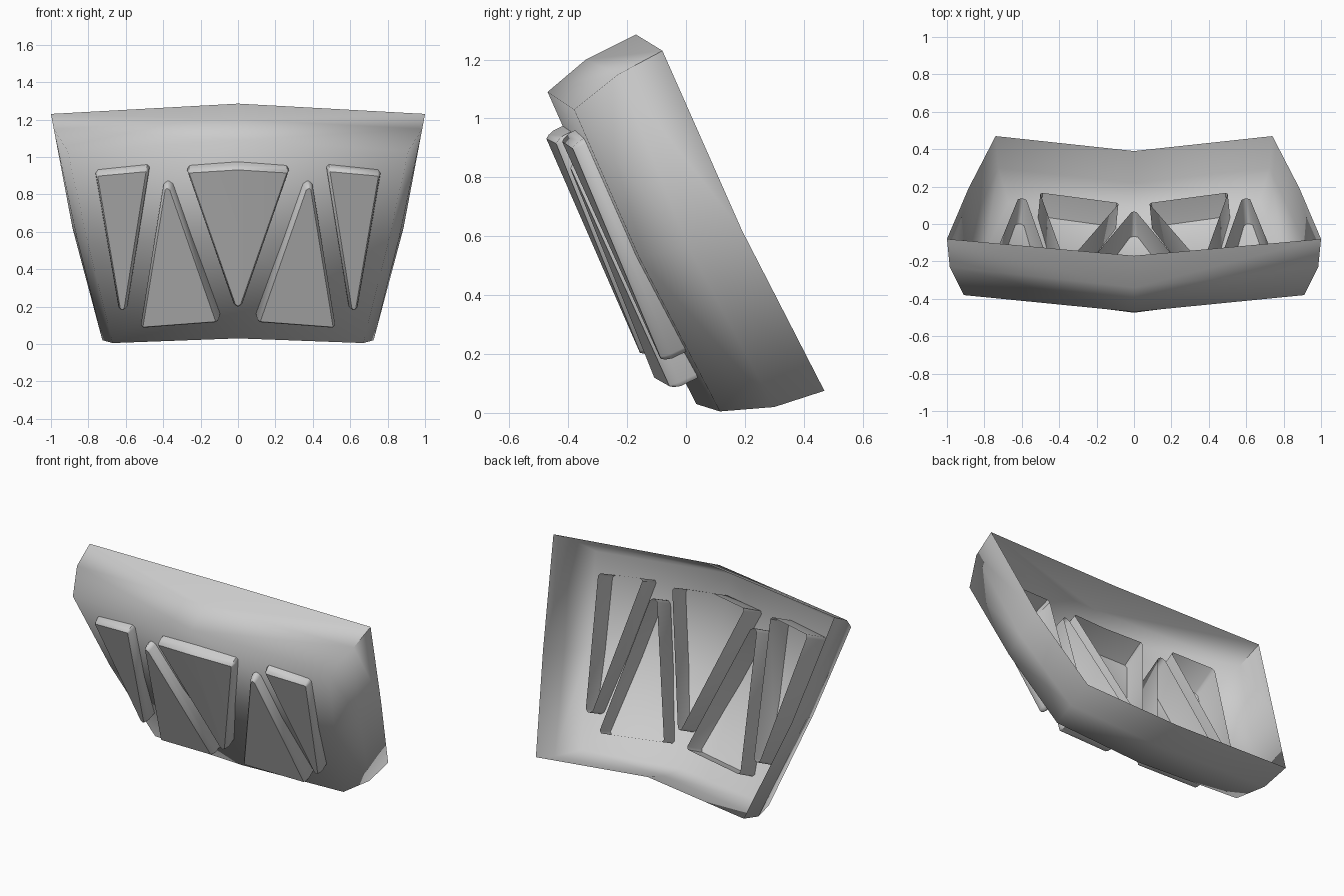
import bpy, bmesh, math
from mathutils import Vector

if "Cube" in bpy.data.objects:
    bpy.data.objects.remove(bpy.data.objects["Cube"], do_unlink=True)

grey = bpy.data.materials.new("plain_grey")
grey.use_nodes = True
GREY = (0.6, 0.6, 0.6, 1)
grey.diffuse_color = GREY
grey.node_tree.nodes["Principled BSDF"].inputs["Base Color"].default_value = GREY


def finish(bm, name, angle):
    """Turn a bmesh into a smooth shaded object."""
    mesh = bpy.data.meshes.new(name)
    bm.to_mesh(mesh)
    bm.free()
    mesh.materials.append(grey)
    obj = bpy.data.objects.new(name, mesh)
    bpy.context.collection.objects.link(obj)
    bpy.ops.object.select_all(action='DESELECT')
    obj.select_set(True)
    bpy.context.view_layer.objects.active = obj
    bpy.ops.object.shade_smooth_by_angle(angle=math.radians(angle))
    return obj


# Open-backed shell: half rings run top centre, top corner, side, bottom corner, bottom centre
FRONT = [(0, -.47, 1.09), (.91, -.38, 1.03), (.80, -.16, .53), (.67, .115, .005), (0, .035, .03)]
MIDDLE = [(0, -.34, 1.20), (.985, -.23, 1.15), (.86, .01, .56), (.725, .30, .02), (0, .22, .055)]
REAR = [(0, -.17, 1.285), (1, -.08, 1.23), (.885, .19, .62), (.74, .47, .075), (0, .39, .115)]

bm = bmesh.new()
rings = [[bm.verts.new(p) for p in ring] for ring in (FRONT, MIDDLE, REAR)]
centre = bm.verts.new((0, -.235, .56))
f = rings[0]
bm.faces.new((f[0], centre, f[2], f[1]))
bm.faces.new((centre, f[4], f[3], f[2]))
for a, b in zip(rings, rings[1:]):
    for i in range(4):
        bm.faces.new((a[i], a[i + 1], b[i + 1], b[i]))
geom = bm.verts[:] + bm.edges[:] + bm.faces[:]
bmesh.ops.mirror(bm, geom=geom, axis='X', merge_dist=.0005)
bmesh.ops.recalc_face_normals(bm, faces=bm.faces[:])
front_face = min(bm.faces, key=lambda q: q.calc_center_median().y)
if front_face.normal.y > 0:
    bmesh.ops.reverse_faces(bm, faces=bm.faces[:])
finish(bm, "shell", 89)


def cut_corners(points, r):
    """Chamfer every corner that does not lie on the centre line."""
    result = []
    for i, p in enumerate(points):
        p = Vector(p)
        if p.x == 0:
            result.append(p)
            continue
        for q in (points[i - 1], points[(i + 1) % len(points)]):
            result.append(p + (Vector(q) - p).normalized() * r)
    return result


def panel(name, outline, side=1):
    """Capped tube that passes through the shell and stays open at the back."""
    bm = bmesh.new()
    shoulder, middle, rim = .035, .012, .24
    face = bm.faces.new([bm.verts.new((side * p.x, shoulder, p.y))
                         for p in cut_corners(outline, .015)])
    face.normal_update()
    # Rounded edge of the cap
    for inset, depth in ((.006, middle), (.008, 0)):
        bmesh.ops.inset_region(bm, faces=[face], thickness=inset,
                               use_even_offset=True, use_boundary=True)
        for v in face.verts:
            v.co.y = depth
    # Tube wall
    edges = [e for e in bm.edges if e.is_boundary]
    ext = bmesh.ops.extrude_edge_only(bm, edges=edges)
    for v in ext["geom"]:
        if isinstance(v, bmesh.types.BMVert):
            v.co.y = rim
    # Fold along the centre line
    bmesh.ops.bisect_plane(bm, geom=bm.verts[:] + bm.edges[:] + bm.faces[:],
                           plane_co=(0, 0, 0), plane_no=(1, 0, 0), dist=.0001)
    # Lean and sweep to follow the shell
    for v in bm.verts:
        x, d, z = v.co
        lean = max(-1, min(1, x * 20))
        v.co = (x - .09 * d * lean,
                -.465 + .437 * (.925 - z) + .1 * abs(x) + .9 * d,
                z + .43 * (d - shoulder))
    bmesh.ops.recalc_face_normals(bm, faces=bm.faces[:])
    cap = min(bm.faces, key=lambda q: q.calc_center_median().y)
    if cap.normal.y > 0:
        bmesh.ops.reverse_faces(bm, faces=bm.faces[:])
    finish(bm, name, 50)


panel("centre_panel", [(-.28, .942), (-.021, .205), (0, .205), (.021, .205), (.28, .942), (0, .96)])
for label, side in (("left", 1), ("right", -1)):
    panel(label + "_upright_panel", [(.10, .122), (.525, .09), (.40, .86), (.358, .86)], side)
    panel(label + "_outer_panel", [(.475, .952), (.598, .185), (.64, .185), (.767, .925)], side)
